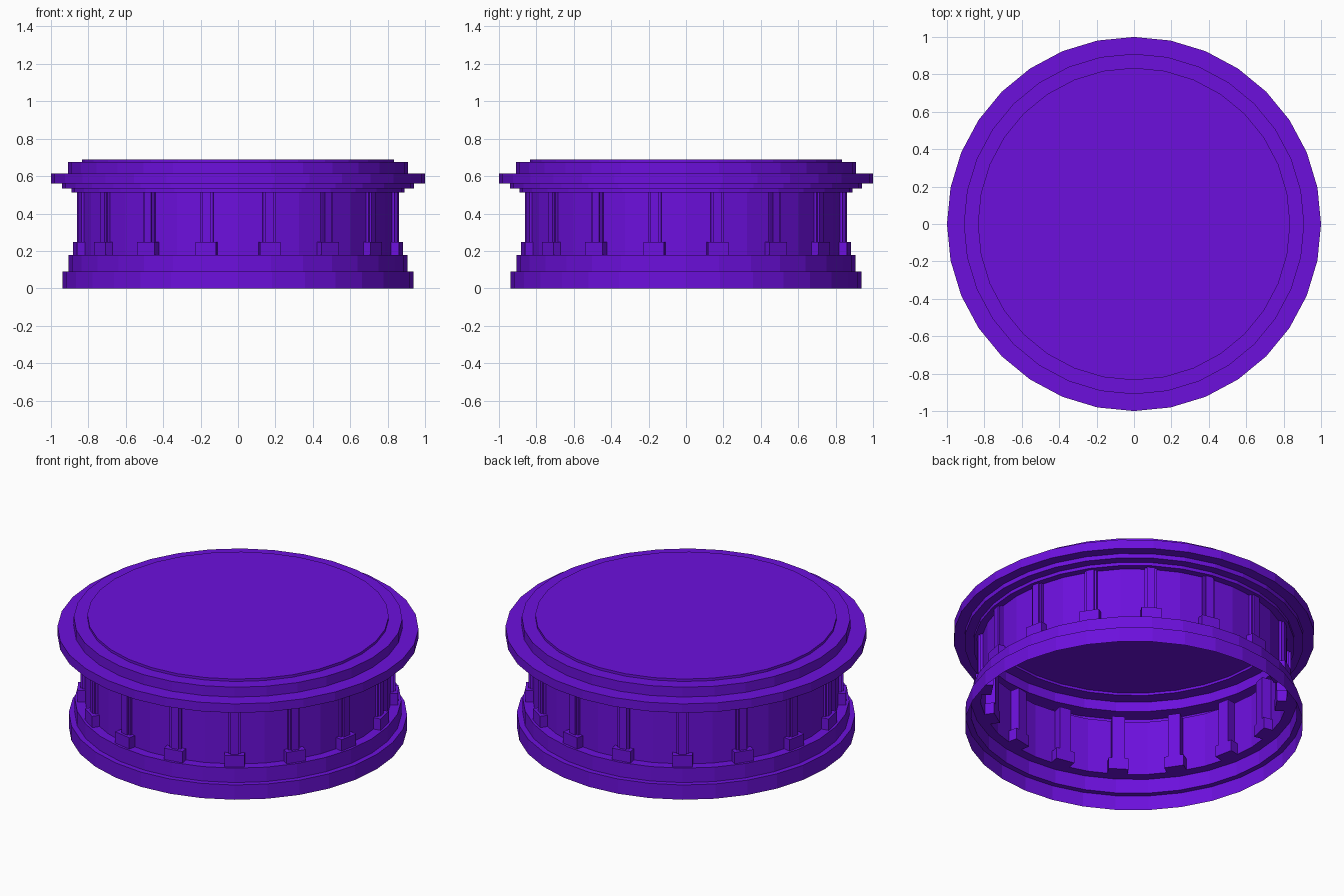
import bpy, bmesh, math
from mathutils import Matrix, Vector

if "Cube" in bpy.data.objects:
    bpy.data.objects.remove(bpy.data.objects["Cube"])

SIDES = 32
PILASTERS = 16

mat = bpy.data.materials.new("purple")
mat.diffuse_color = (0.15, 0.005, 0.72, 1)
mat.use_nodes = True
mat.node_tree.nodes["Principled BSDF"].inputs["Base Color"].default_value = mat.diffuse_color


def finish(bm, name):
    me = bpy.data.meshes.new(name)
    bm.to_mesh(me)
    bm.free()
    ob = bpy.data.objects.new(name, me)
    ob.data.materials.append(mat)
    bpy.context.collection.objects.link(ob)
    return ob


def lathe(name, profile, cap_top=False):
    """Thin faceted shell turned from (radius, z) points, listed upwards."""
    bm = bmesh.new()
    rings = []
    for r, z in profile:
        rings.append([bm.verts.new((r * math.cos(2 * math.pi * i / SIDES),
                                    r * math.sin(2 * math.pi * i / SIDES), z))
                      for i in range(SIDES)])
    for low, high in zip(rings, rings[1:]):
        for i in range(SIDES):
            j = (i + 1) % SIDES
            bm.faces.new((low[i], low[j], high[j], high[i]))
    if cap_top:
        bm.faces.new(rings[-1])
    return finish(bm, name)


def radial_boxes(name, boxes):
    """Repeat boxes (r_in, r_out, width, z0, z1) around the drum."""
    bm = bmesh.new()
    for k in range(PILASTERS):
        turn = Matrix.Rotation((k + 0.5) * 2 * math.pi / PILASTERS, 4, 'Z')
        for r0, r1, w, z0, z1 in boxes:
            move = Matrix.Translation(Vector(((r0 + r1) / 2, 0, (z0 + z1) / 2)))
            size = Matrix.Diagonal((r1 - r0, w, z1 - z0, 1))
            bmesh.ops.create_cube(bm, size=1, matrix=turn @ move @ size)
    return finish(bm, name)


# Stepped base ring, open underneath
lathe("base_ring", [(0.937, 0), (0.937, 0.09), (0.905, 0.09),
                    (0.905, 0.178), (0.85, 0.178)])

# Drum wall
lathe("drum_wall", [(0.85, 0.178), (0.85, 0.513)])

# Cornice and stepped lid
lathe("cornice_lid", [(0.85, 0.513), (0.89, 0.513), (0.89, 0.533),
                      (0.94, 0.533), (0.94, 0.56), (1.0, 0.56),
                      (1.0, 0.615), (0.91, 0.615), (0.91, 0.675),
                      (0.835, 0.675), (0.835, 0.69)], cap_top=True)

# Pilasters: shaft with a narrower raised strip, standing on a block
radial_boxes("pilaster_shafts", [(0.79, 0.861, 0.07, 0.245, 0.513),
                                 (0.85, 0.872, 0.045, 0.245, 0.513)])
radial_boxes("pilaster_blocks", [(0.79, 0.888, 0.112, 0.178, 0.247)])
